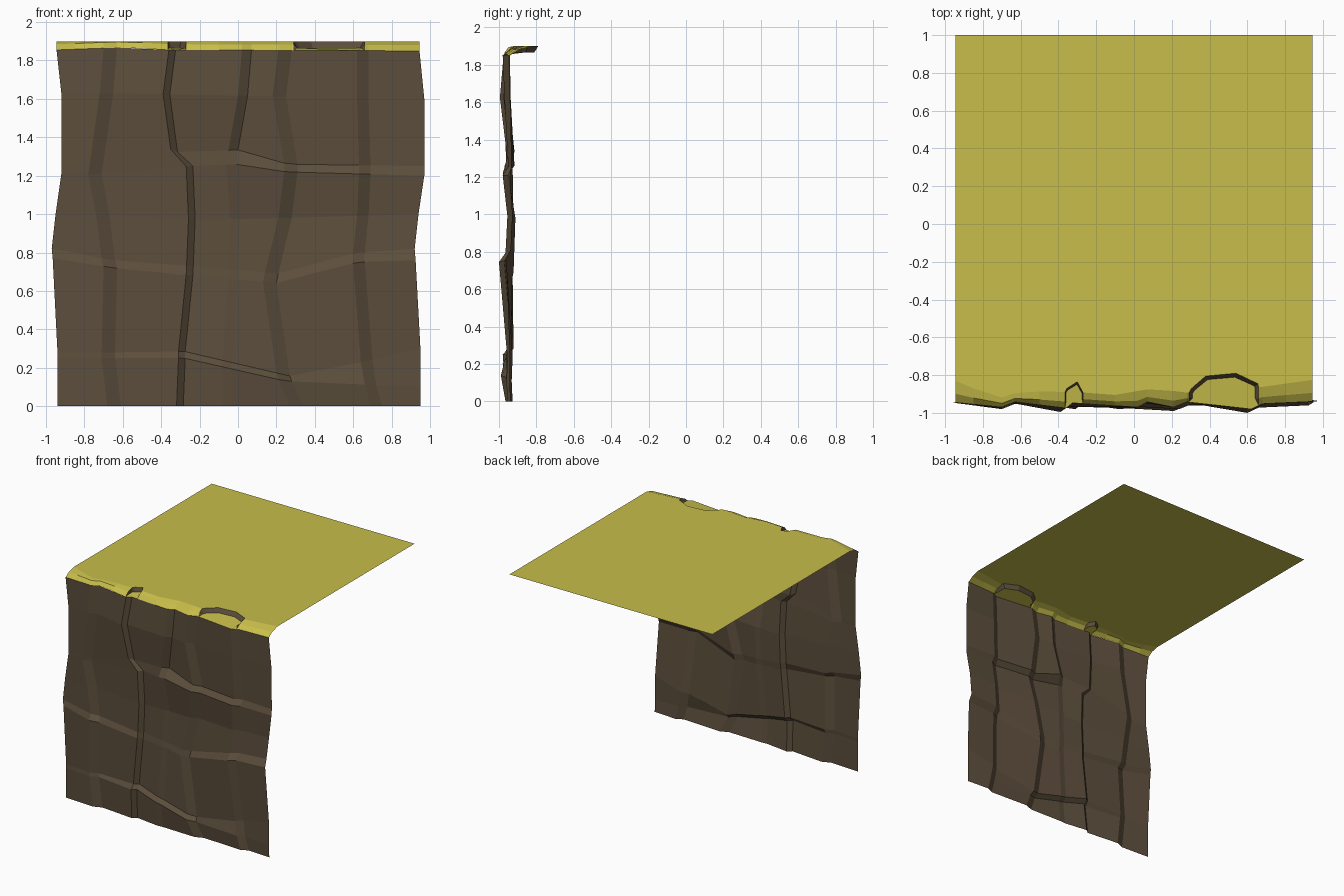
import bpy, bmesh

if "Cube" in bpy.data.objects:
    bpy.data.objects.remove(bpy.data.objects["Cube"])

def interp(pts, x):
    if x <= pts[0][0]:
        return pts[0][1]
    for (x0, v0), (x1, v1) in zip(pts, pts[1:]):
        if x <= x1:
            return v0 + (v1 - v0) * (x - x0) / (x1 - x0)
    return pts[-1][1]

def material(name, rgb):
    m = bpy.data.materials.new(name)
    m.diffuse_color = (*rgb, 1)
    m.use_nodes = True
    m.node_tree.nodes["Principled BSDF"].inputs["Base Color"].default_value = m.diffuse_color
    return m

def make_object(name, faces, mat):
    bm = bmesh.new()
    for f in faces:
        bm.faces.new([bm.verts.new(p) for p in f])
    bmesh.ops.remove_doubles(bm, verts=bm.verts, dist=0.0005)
    me = bpy.data.meshes.new(name)
    bm.to_mesh(me)
    bm.free()
    me.materials.append(mat)
    ob = bpy.data.objects.new(name, me)
    bpy.context.collection.objects.link(ob)
    return ob

rock = material("rock", (0.107, 0.076, 0.045))
grass = material("grass", (0.58, 0.515, 0.07))

# Rock rows: height along x, from the base up to the grass lip
rows = [
    [(0, 0)],
    [(-0.64, 0.25), (-0.28, 0.25), (0.25, 0.13), (0.95, 0.10)],
    [(-0.64, 0.28), (-0.28, 0.285), (0.30, 0.15), (0.95, 0.30)],
    [(-0.97, 0.77), (-0.65, 0.72), (-0.25, 0.68), (0.22, 0.64), (0.62, 0.75), (0.95, 0.76)],
    [(-0.97, 0.82), (-0.65, 0.76), (-0.25, 0.73), (0.22, 0.69), (0.62, 0.80), (0.95, 0.82)],
    [(-0.7, 1.0), (-0.2, 0.97), (0.25, 0.98), (0.95, 1.0)],
    [(-0.7, 1.21), (-0.26, 1.25), (0, 1.26), (0.25, 1.22), (0.95, 1.20)],
    [(-0.7, 1.24), (-0.34, 1.34), (-0.25, 1.28), (-0.02, 1.34), (0.26, 1.26), (0.95, 1.25)],
    [(-0.7, 1.63), (0.95, 1.6)],
    [(-0.945, 1.855), (-0.6, 1.868), (-0.36, 1.855), (0.95, 1.85)],
]

# Vertical cracks: x on each row, and strip width
cracks = [
    ([-.68, -.71, -.71, -.70, -.71, -.74, -.78, -.775, -.72, -.70], .07),
    ([-.32, -.31, -.31, -.27, -.268, -.258, -.27, -.35, -.39, -.36], .035),
    ([-.08, -.08, -.08, -.05, -.05, -.04, -.06, -.05, .00, .02], .05),
    ([.27, .21, .20, .13, .14, .21, .24, .24, .18, .21], .07),
    ([.69, .66, .64, .60, .60, .62, .63, .63, .62, .62], .06),
]
left = [-.94, -.94, -.94, -.965, -.97, -.95, -.92, -.92, -.92, -.945]
right = [.95, .95, .95, .925, .92, .94, .97, .97, .97, .945]

# Depth of each panel's leading edge on each row (last value: right end)
front = [
    (.960, .960, .960, .965, .955, .940),
    (.965, .980, .980, .990, .960, .945),
    (.960, .950, .950, .960, .955, .945),
    (.980, .955, .940, .960, 1.00, .960),
    (.950, .950, .935, .950, .965, .935),
    (.950, .950, .930, .940, .955, .930),
    (.960, .955, .970, .980, .980, .940),
    (.960, .960, .945, .945, .950, .935),
    (.975, .995, .975, .965, .970, .940),
    (.970, .975, .970, .970, .980, .940),
]

grid = []
for r, zs in enumerate(rows):
    pts = [(left[r], -.945)]
    for c, (xs, w) in enumerate(cracks):
        y = -front[r][c]
        step = 0.004 if c == 2 and r < 7 else 0.028
        pts += [(xs[r], y), (xs[r] + w, min(y + step, -.905))]
    pts.append((right[r], -front[r][-1]))
    grid.append([(x, y, interp(zs, x)) for x, y in pts])

# Cliff face
faces = [[lo[i], lo[i + 1], hi[i + 1], hi[i]]
         for lo, hi in zip(grid, grid[1:]) for i in range(len(lo) - 1)]
make_object("cliff_face", faces, rock)

# Grass lip: three points from the cliff edge back to the flat top
edge = [(p[0], p[1]) for p in grid[-1]]
lip_back = [(-.945, -.83), (-.72, -.925), (-.6, -.885), (-.3, -.89), (-.1, -.905),
            (.1, -.87), (.3, -.895), (.66, -.865), (.945, -.825)]

def lip(x):
    yf, yb = interp(edge, x), interp(lip_back, x)
    zf = interp(rows[-1], x)
    return [(x, yf, zf), (x, yf * .6 + yb * .4, zf + .03), (x, yb, 1.9)]

notches = [(-.365, -.27, [(-.355, -.87), (-.30, -.835)]),
           (.29, .66, [(.305, -.87), (.38, -.805), (.54, -.79), (.655, -.845)])]

xs = [x for x, _ in edge if not any(a <= x <= b for a, b, _ in notches)]
xs = sorted(xs + [-.85, -.5, -.1, .8] + [v for a, b, _ in notches for v in (a, b)])
turf, walls = [], []
outline = [(.945, 1, 1.9), (-.945, 1, 1.9)]
for x0, x1 in zip(xs, xs[1:]):
    p, q = lip(x0), lip(x1)
    outline.append(p[2])
    notch = next((n for n in notches if n[0] == x0), None)
    if not notch:
        turf += [[p[k], q[k], q[k + 1], p[k + 1]] for k in (0, 1)]
        continue
    # Notch bitten into the lip: rock wall round a lower grass floor
    arc = [(x, y, 1.9) for x, y in notch[2]]
    outline += arc
    top = p + arc + q[::-1]
    cx, cy = (x0 + x1) / 2, -.93
    low = [(cx + (x - cx) * .9, cy + (y - cy) * .85, 1.866) for x, y, z in top[1:-1]]
    low = [top[0]] + low + [top[-1]]
    walls += [[low[i], low[i + 1], top[i + 1], top[i]] for i in range(len(top) - 1)]
    mids = [v for v in grid[-1] if x0 < v[0] < x1]
    turf.append(([low[0]] + mids + low[:0:-1]))
outline.append(lip(xs[-1])[2])

def drop_doubles(f):
    return [v for i, v in enumerate(f)
            if max(abs(a - b) for a, b in zip(v, f[i - 1])) > .001]

# Flat grass top with its shaped front lip
make_object("grass_top", [drop_doubles(f) for f in turf + [outline]], grass)
make_object("notch_rock_walls", [f for f in map(drop_doubles, walls) if len(f) > 2], rock)
